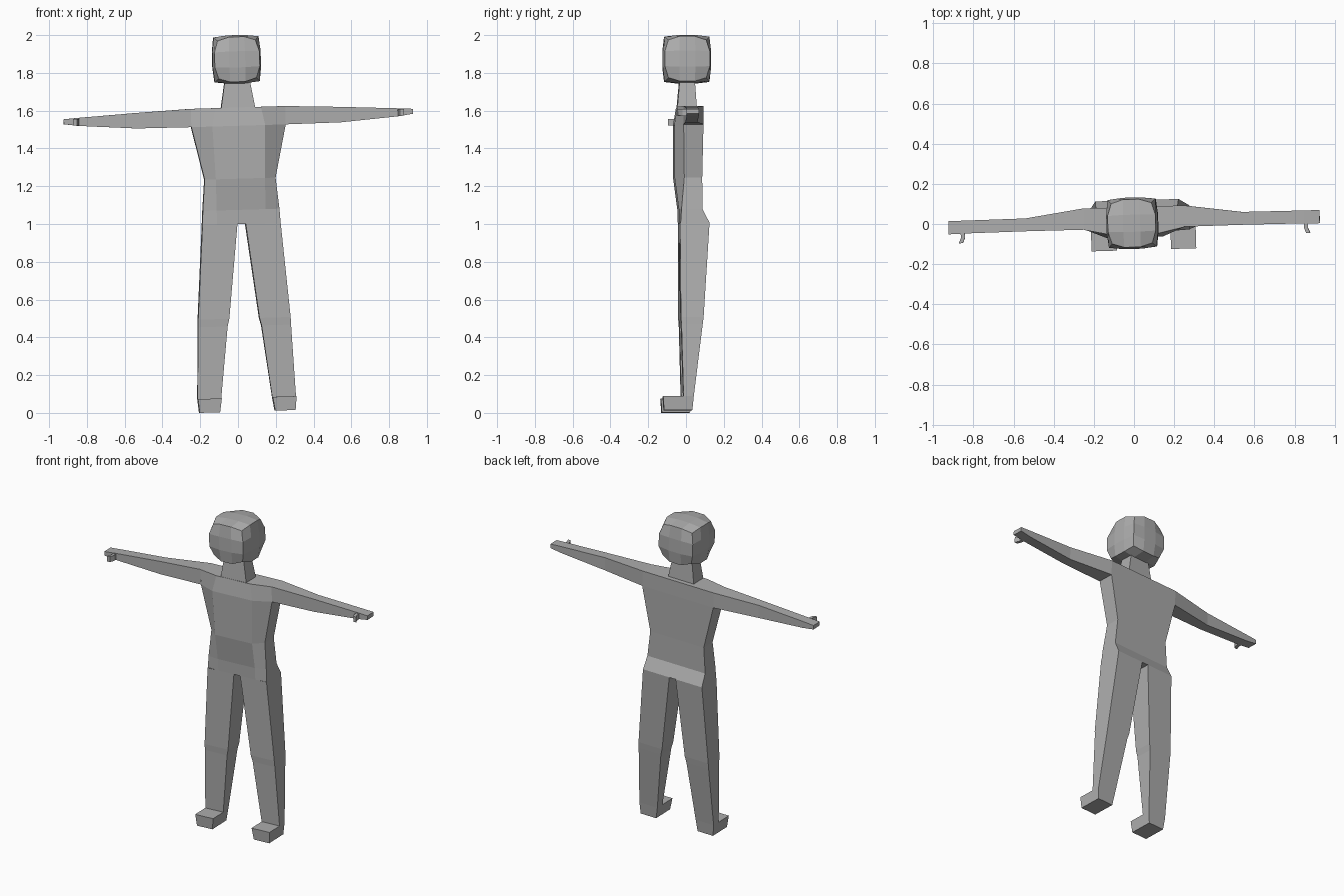
import bpy, bmesh
from mathutils import Matrix, Vector

if "Cube" in bpy.data.objects:
    bpy.data.objects.remove(bpy.data.objects["Cube"])

grey = bpy.data.materials.new("plain grey")
grey.diffuse_color = (0.42, 0.42, 0.42, 1)
grey.use_nodes = True
grey.node_tree.nodes["Principled BSDF"].inputs["Base Color"].default_value = grey.diffuse_color

# The whole figure leans and turns slightly
PIVOT = Vector((0, 0, 1.6))
POSE = (Matrix.Translation(PIVOT) @ Matrix.Rotation(0.03, 4, 'Z')
        @ Matrix.Rotation(-0.03, 4, 'Y') @ Matrix.Translation(-PIVOT))


def finish(name, bm, flip=False):
    if flip:
        bmesh.ops.scale(bm, vec=(-1, 1, 1), verts=bm.verts)
    bmesh.ops.recalc_face_normals(bm, faces=bm.faces)
    bmesh.ops.transform(bm, matrix=POSE, verts=bm.verts)
    mesh = bpy.data.meshes.new(name)
    bm.to_mesh(mesh)
    bm.free()
    mesh.materials.append(grey)
    obj = bpy.data.objects.new(name, mesh)
    bpy.context.collection.objects.link(obj)


def loft(rings, cap_start=False, cap_end=False):
    bm = bmesh.new()
    rows = [[bm.verts.new(p) for p in ring] for ring in rings]
    n = len(rows[0])
    for a, b in zip(rows, rows[1:]):
        for i in range(n):
            j = (i + 1) % n
            bm.faces.new((a[i], a[j], b[j], b[i]))
    if cap_start:
        bm.faces.new(rows[0])
    if cap_end:
        bm.faces.new(rows[-1])
    return bm


def rect_z(z, x0, x1, y0, y1):
    return [(x0, y0, z), (x1, y0, z), (x1, y1, z), (x0, y1, z)]


def rect_x(x, y0, y1, z0, z1):
    return [(x, y0, z0), (x, y1, z0), (x, y1, z1), (x, y0, z1)]


# Torso: height, front half width, side half width, front y, side front y, back y
levels = [
    (1.00, 0.13, 0.207, -0.040, -0.035, 0.118),
    (1.075, 0.13, 0.203, -0.042, -0.030, 0.080),
    (1.24, 0.13, 0.188, -0.064, -0.015, 0.080),
    (1.52, 0.14, 0.250, -0.066, -0.020, 0.085),
    (1.617, 0.12, 0.250, -0.050, -0.022, 0.085),
]
rings = []
for z, wf, ws, yf, ys, yb in levels:
    rings.append([(-ws, ys, z), (-wf, yf, z), (wf, yf, z), (ws, ys, z), (ws, yb, z), (-ws, yb, z)])
torso = loft(rings, True, True)
# Open the shoulders where the arms join
hidden = [f for f in torso.faces if all(abs(v.co.x) > 0.24 and v.co.z > 1.5 for v in f.verts)
          and abs(f.calc_center_median().x) > 0.2]
bmesh.ops.delete(torso, geom=hidden, context='FACES')
finish("torso", torso)

# Neck
finish("neck", loft([rect_z(1.615, -0.09, 0.09, -0.048, 0.055),
                     rect_z(1.76, -0.066, 0.066, -0.035, 0.045)]))

# Head: a three-by-three cube with bulging sides and drawn-in corners
head = bmesh.new()
bmesh.ops.create_cube(head, size=2)
bmesh.ops.subdivide_edges(head, edges=head.edges[:], cuts=2, use_grid_fill=True)
bulge = {1: 0.128, 2: 0.119, 3: 0.100}
for v in head.verts:
    outer = sum(abs(c) > 0.9 for c in v.co)
    v.co = v.co * bulge[outer] + Vector((0, 0.004, 1.872))
finish("head", head)

for side, flip in (("left", False), ("right", True)):
    # Arm and flat hand
    finish(side + "_arm", loft([
        rect_x(0.25, -0.021, 0.085, 1.52, 1.617),
        rect_x(0.54, -0.020, 0.044, 1.522, 1.604),
        rect_x(0.85, -0.022, 0.042, 1.545, 1.587),
        rect_x(0.925, -0.024, 0.042, 1.556, 1.582)], cap_end=True), flip)

    # Thumb, bent outward at the tip
    thumb = []
    for x, y in ((0.845, -0.020), (0.845, -0.045), (0.856, -0.070)):
        thumb.append([(x, y, 1.547), (x + 0.02, y, 1.547), (x + 0.02, y, 1.582), (x, y, 1.582)])
    finish(side + "_thumb", loft(thumb, cap_end=True), flip)

    # Leg with a knee band
    finish(side + "_leg", loft([
        rect_z(1.00, 0.022, 0.207, -0.038, 0.118),
        rect_z(0.50, 0.080, 0.245, -0.035, 0.085),
        rect_z(0.46, 0.090, 0.246, -0.032, 0.080),
        rect_z(0.08, 0.135, 0.261, -0.022, 0.032)]), flip)

    # Foot
    finish(side + "_foot", loft([
        rect_z(0.007, 0.146, 0.254, -0.125, 0.025),
        rect_z(0.080, 0.135, 0.261, -0.130, 0.032)], True, True), flip)
